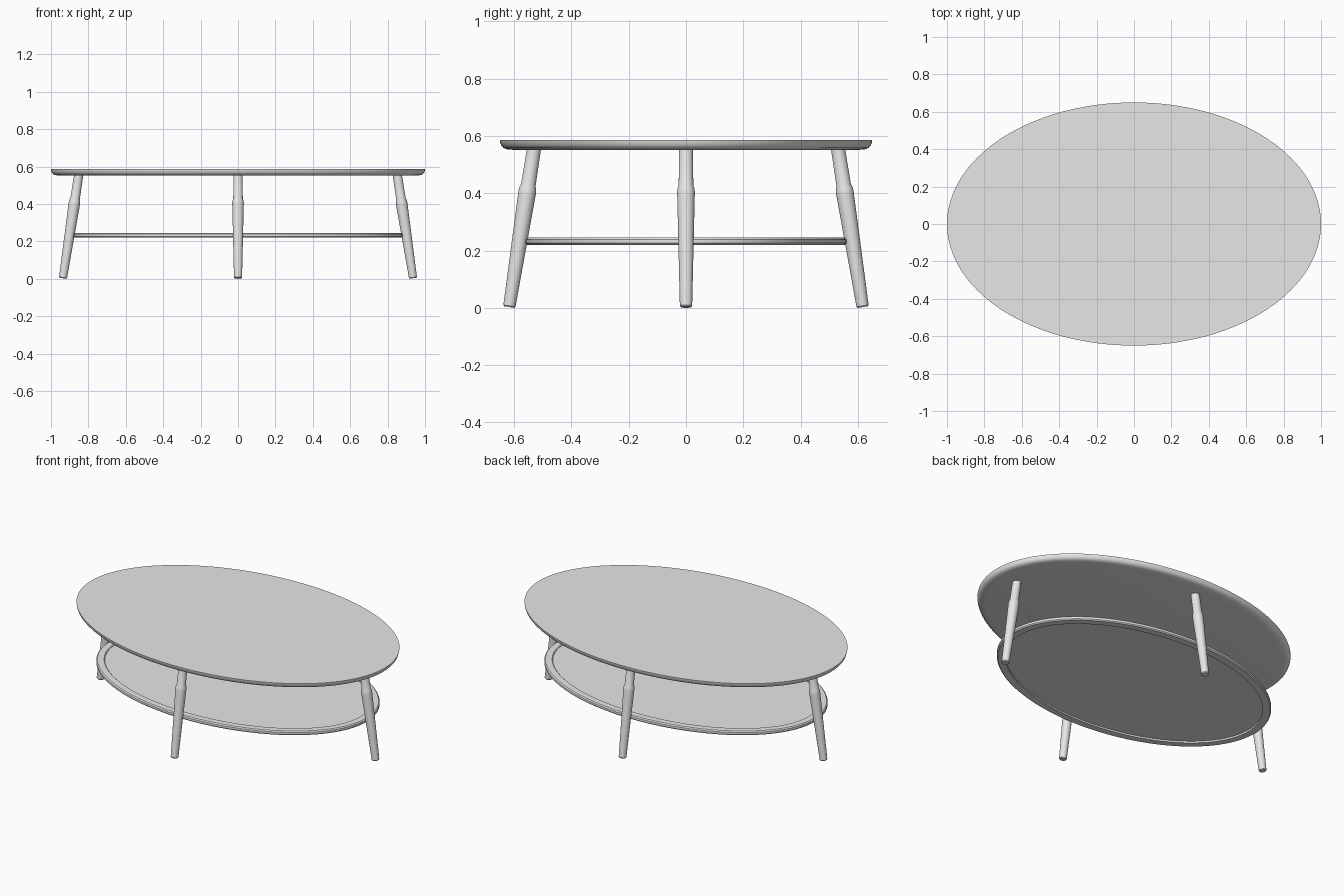
import bpy
import bmesh
from math import cos, sin, pi, radians
from mathutils import Vector

cube = bpy.data.objects.get("Cube")
if cube:
    bpy.data.objects.remove(cube, do_unlink=True)

# Single plain finish
GREY = (0.8, 0.8, 0.8, 1)
finish = bpy.data.materials.new("light_grey")
finish.diffuse_color = GREY
finish.use_nodes = True
for node in finish.node_tree.nodes:
    if node.type == "BSDF_PRINCIPLED":
        node.inputs["Base Color"].default_value = GREY


def skin(name, rings, closed=False):
    """Bridge a list of point rings; cap the ends, or join last to first."""
    bm = bmesh.new()
    loops = [[bm.verts.new(p) for p in ring] for ring in rings]
    pairs = list(zip(loops, loops[1:]))
    if closed:
        pairs.append((loops[-1], loops[0]))
    else:
        bm.faces.new(loops[0])
        bm.faces.new(loops[-1])
    n = len(loops[0])
    for low, high in pairs:
        for i in range(n):
            j = (i + 1) % n
            bm.faces.new((low[i], low[j], high[j], high[i]))
    bmesh.ops.recalc_face_normals(bm, faces=bm.faces)
    mesh = bpy.data.meshes.new(name)
    bm.to_mesh(mesh)
    bm.free()
    mesh.materials.append(finish)
    obj = bpy.data.objects.new(name, mesh)
    bpy.context.collection.objects.link(obj)
    bpy.ops.object.select_all(action="DESELECT")
    obj.select_set(True)
    bpy.context.view_layer.objects.active = obj
    bpy.ops.object.shade_smooth_by_angle(angle=radians(30))
    return obj


def oval(a, b, profile, sides=128):
    """Elliptical rings from (inset, height) pairs."""
    turns = [2 * pi * i / sides for i in range(sides)]
    return [[((a - d) * cos(t), (b - d) * sin(t), z) for t in turns]
            for d, z in profile]


def leg(name, foot, top, profile, sides=32):
    """Turned leg along a splayed axis from (distance fraction, radius) pairs."""
    foot, top = Vector(foot), Vector(top)
    spin = (top - foot).to_track_quat("Z", "Y")
    rings = []
    for f, r in profile:
        centre = foot.lerp(top, f)
        rings.append([centre + spin @ Vector((r * cos(t), r * sin(t), 0))
                      for t in (2 * pi * i / sides for i in range(sides))])
    return skin(name, rings)


# Oval top with an undercut, rounded lower edge
skin("tabletop", oval(1.0, 0.65, [
    (0.045, 0.552), (0.025, 0.554), (0.012, 0.559), (0.005, 0.567),
    (0.001, 0.578), (0, 0.586)]))

# Lower shelf: a softened rim around a thin recessed panel
skin("shelf_rim", oval(0.88, 0.56, [
    (0.006, 0.22), (0, 0.226), (0, 0.239), (0.006, 0.245),
    (0.044, 0.245), (0.048, 0.241), (0.048, 0.22)]), closed=True)
skin("shelf_panel", oval(0.84, 0.52, [(0, 0.23), (0, 0.239)]))

# Four splayed legs, one at each end of both axes
LEG = [(0, 0.018), (0.008, 0.0215), (0.69, 0.0305), (0.72, 0.031),
       (0.74, 0.030), (0.765, 0.0255), (1, 0.0245)]
for side, s in (("left", 1), ("right", -1)):
    leg(side + "_leg", (s * 0.936, 0, 0.003), (s * 0.851, 0, 0.56), LEG)
for side, s in (("back", 1), ("front", -1)):
    leg(side + "_leg", (0, s * 0.617, 0.003), (0, s * 0.53, 0.56), LEG)
